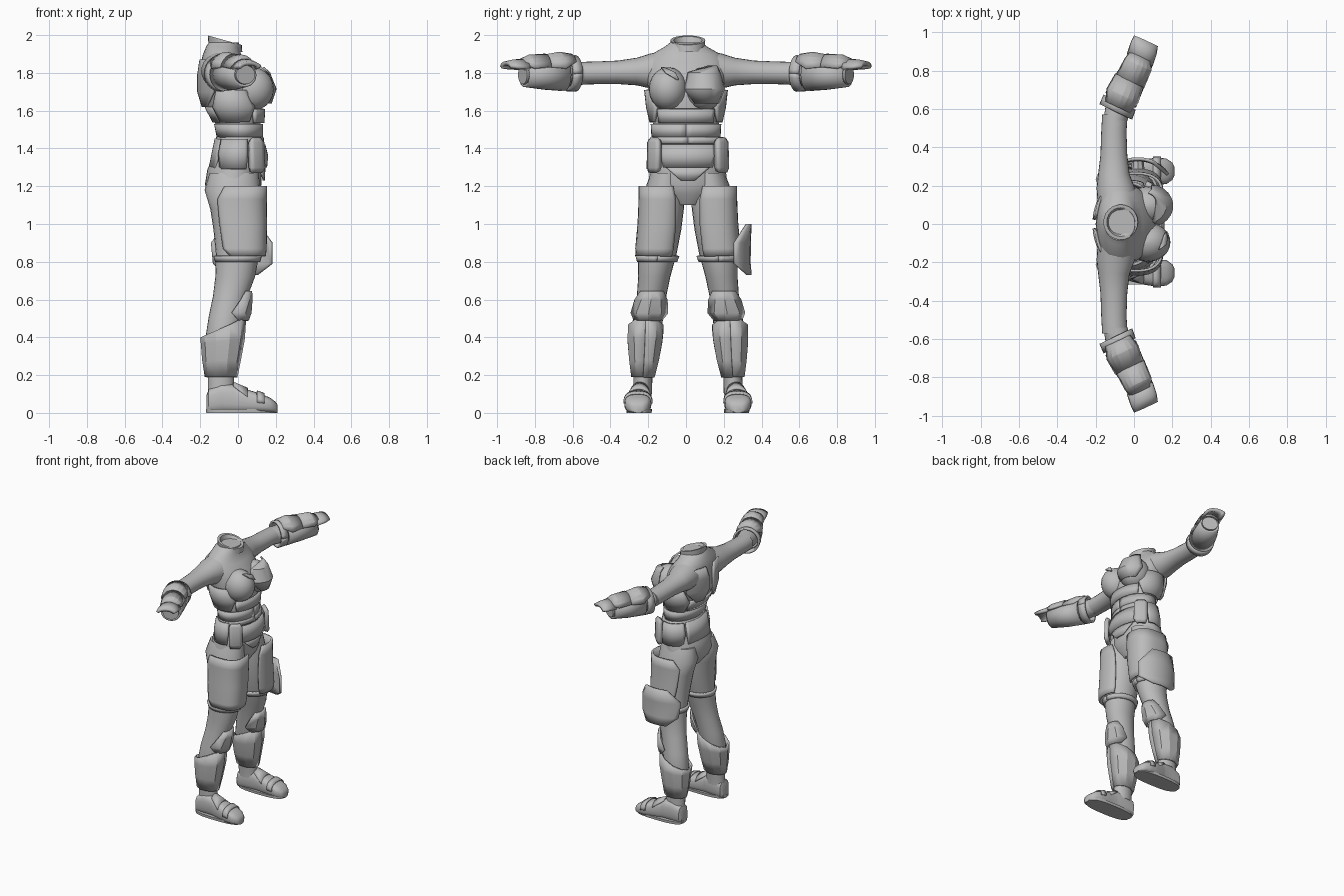
import bpy, bmesh, math
from mathutils import Vector

grey = bpy.data.materials.new("armour_grey")
grey.diffuse_color = (0.5, 0.5, 0.5, 1)
Y0 = 0.01  # lower body sits slightly off centre


def loft(name, secs, u=(1, 0, 0), v=(0, 1, 0), arc=None, n=24, power=1.0, thick=0.014, smooth=35):
    """Skin rings (cx, cy, cz, ru, rv[, tilt]); with arc in degrees make a curved plate."""
    u, v = Vector(u), Vector(v)
    w = u.cross(v)
    if w.z < 0:
        w = -w
    bm, rings = bmesh.new(), []
    for i, s in enumerate(secs):
        tilt = s[5] if len(s) > 5 else 0
        a0, a1 = (0, 360) if arc is None else (arc[i] if isinstance(arc, list) else arc)
        ring = []
        for k in range(n if arc is None else n + 1):
            a = math.radians(a0 + (a1 - a0) * k / n)
            c, d = math.cos(a), math.sin(a)
            cu = math.copysign(abs(c) ** power, c)
            dv = math.copysign(abs(d) ** power, d)
            ring.append(bm.verts.new(Vector(s[:3]) + u * cu * s[3] + v * dv * s[4] + w * tilt * c))
        rings.append(ring)
    for p, q in zip(rings, rings[1:]):
        for k in range(len(p) if arc is None else n):
            j = (k + 1) % len(p)
            bm.faces.new((p[k], p[j], q[j], q[k]))
    if arc is None:
        bm.faces.new(rings[0])
        bm.faces.new(rings[-1])
    bmesh.ops.recalc_face_normals(bm, faces=bm.faces)
    me = bpy.data.meshes.new(name)
    bm.to_mesh(me)
    bm.free()
    ob = bpy.data.objects.new(name, me)
    bpy.context.collection.objects.link(ob)
    me.materials.append(grey)
    if arc is not None:
        m = ob.modifiers.new("thickness", 'SOLIDIFY')
        m.thickness, m.offset = thick, 0
    bpy.ops.object.select_all(action='DESELECT')
    ob.select_set(True)
    bpy.context.view_layer.objects.active = ob
    bpy.ops.object.shade_smooth_by_angle(angle=math.radians(smooth))
    return ob


def ellipsoid(name, c, r, n=10):
    secs = []
    for i in range(n + 1):
        t = math.pi * (0.02 + 0.96 * i / n)
        secs.append((c[0], c[1], c[2] - r[2] * math.cos(t), r[0] * math.sin(t), r[1] * math.sin(t)))
    return loft(name, secs)


# Torso with a hollow, forward-sloping collar
loft("torso", [(.01, 0, 1.44, .105, .17), (.0, 0, 1.53, .12, .175), (-.02, 0, 1.63, .145, .192),
               (-.035, 0, 1.72, .16, .2), (-.05, 0, 1.79, .15, .21), (-.075, 0, 1.86, .12, .21),
               (-.085, 0, 1.90, .1, .18), (-.08, 0, 1.94, .088, .11), (-.075, 0, 1.96, .08, .085)], n=32)
loft("collar", [(-.065, .01, 1.91, .088, .09), (-.07, .01, 1.973, .09, .092, -.025),
                (-.07, .01, 1.973, .072, .075, -.02), (-.075, .01, 1.955, .058, .06)])
# Chest and ribs
for s in (-1, 1):
    ellipsoid("bust", (.075, s * .095, 1.715), (.115, .102, .115))
    v = (0, s, 0)
    loft("rib_plate", [(-.01, 0, 1.54, .14, .187), (-.02, 0, 1.62, .158, .205), (-.03, 0, 1.71, .165, .215)],
         v=v, arc=[(62, 125), (48, 135), (65, 120)], n=10)
    loft("shoulder_blade_plate", [(-.045, 0, 1.62, .145, .2), (-.045, 0, 1.7, .165, .213),
                                  (-.055, 0, 1.79, .155, .22), (-.075, 0, 1.87, .125, .22)],
         v=v, arc=[(145, 165), (120, 174), (125, 174), (140, 168)], n=10)
# Single angular chest plate and the facing slanted trim
loft("chest_plate", [(.08, .095, 1.64, .095, .09), (.08, .095, 1.715, .12, .107), (.075, .095, 1.8, .09, .085),
                     (.06, .095, 1.835, .06, .07)], arc=[(-30, 60), (-75, 85), (-75, 80), (20, 75)], n=10, thick=.01)
loft("chest_trim", [(.08, -.095, 1.765, .108, .094), (.075, -.095, 1.80, .092, .09), (.07, -.095, 1.828, .07, .075)],
     arc=[(28, 36), (-8, 25), (-30, -18)], n=6, thick=.01)
# Abdomen bands
loft("abdomen_plate", [(.005, 0, 1.535, .128, .18), (-.005, 0, 1.61, .142, .19)], arc=(-52, 52), n=14)
loft("spine_plate", [(0, 0, 1.54, .128, .18), (-.02, 0, 1.62, .15, .19)], arc=(135, 225), n=12)
loft("waist_band", [(.01, 0, 1.46, .118, .178), (.003, 0, 1.53, .125, .182)], arc=(0, 360), n=36, thick=.01)

# Pelvis
loft("pelvis", [(.01, Y0, 1.47, .105, .17), (.0, Y0, 1.38, .118, .18), (-.02, Y0, 1.29, .142, .2),
                (-.025, Y0, 1.21, .15, .21), (-.025, Y0, 1.16, .135, .17), (-.02, Y0, 1.1, .09, .09)], n=32)
# Belt plates and groin flap
loft("belt_front", [(.01, Y0, 1.3, .137, .2), (.015, Y0, 1.36, .138, .2), (.01, Y0, 1.42, .128, .19)],
     arc=[(-40, 40), (-46, 46), (-46, 46)], n=14)
loft("belt_back", [(-.005, Y0, 1.29, .145, .205), (.005, Y0, 1.45, .122, .19)], arc=(140, 220), n=12)
loft("groin_flap", [(-.01, Y0, 1.23, .148, .2), (.0, Y0, 1.3, .14, .2)], arc=[(-10, 10), (-35, 35)], n=12, thick=.01)
loft("belt_strap", [(.01, Y0, 1.425, .122, .187), (.01, Y0, 1.46, .12, .182)], arc=(0, 360), n=36, thick=.012)
for s in (-1, 1):
    v = (0, s, 0)
    loft("side_pad", [(0, Y0, 1.29, .138, .212), (.0, Y0, 1.37, .135, .21), (.005, Y0, 1.45, .125, .2)],
         v=v, arc=[(72, 132), (68, 138), (70, 136)], n=10)
    loft("front_pouch", [(.005, Y0, 1.275, .165, .212), (.01, Y0, 1.3, .172, .215), (.01, Y0, 1.43, .165, .213),
                         (.01, Y0, 1.45, .152, .203)], v=v, arc=[(48, 68), (44, 72), (44, 72), (48, 68)], n=4, thick=.03)

# Legs
for s in (-1, 1):
    v = (0, s, 0)

    def leg(rows):
        return [(r[0], Y0 + s * r[1], *r[2:]) for r in rows]

    loft("leg", leg([(-.02, .11, 1.27, .13, .085), (-.03, .122, 1.18, .147, .108), (-.012, .133, 1.08, .135, .112),
                     (-.005, .145, .97, .125, .11), (-.002, .162, .84, .115, .102), (-.015, .178, .72, .105, .085),
                     (-.04, .192, .62, .092, .078), (-.065, .21, .51, .09, .08), (-.082, .222, .4, .09, .078),
                     (-.088, .232, .28, .075, .06), (-.09, .238, .19, .07, .05), (-.09, .24, .1, .07, .05)]))
    loft("thigh_cuff", leg([(-.002, .163, .8, .113, .1), (-.002, .161, .832, .122, .11)]), v=v, arc=(0, 360), n=30)
    # Wraparound thigh plate with clipped rear corners
    loft("thigh_plate", leg([(.016, .168, .83, .125, .104), (.015, .165, .87, .13, .107), (.012, .15, 1.0, .135, .11),
                             (.01, .142, 1.13, .137, .112), (.01, .142, 1.2, .137, .112)]),
         v=v, arc=[(-45, 112), (-48, 130), (-45, 138), (-38, 144), (-28, 120)], n=20, power=.8)
    # Faceted knee cap
    loft("knee_plate", leg([(-.055, .212, .49, .105, .085), (-.04, .203, .53, .105, .095), (-.035, .195, .6, .105, .095),
                            (-.03, .19, .645, .098, .085)]),
         v=v, arc=[(-55, 55), (-80, 85), (-60, 60), (-42, 42)], n=4, smooth=15)
    # Faceted greave: high at the front, lower at the calf
    loft("greave", leg([(-.089, .238, .19, .08, .058), (-.087, .232, .28, .096, .076), (-.08, .227, .38, .11, .09, .012),
                        (-.078, .223, .452, .115, .092, .052)]),
         v=v, arc=(0, 360), n=10, smooth=20)
    # Boot
    foot = []
    for x, y, h, b in ((-.168, .248, .09, .035), (-.155, .248, .125, .052), (-.09, .25, .155, .058), (-.02, .254, .15, .054),
                       (.0, .257, .135, .056), (.06, .262, .12, .066), (.12, .265, .102, .072), (.17, .265, .08, .066),
                       (.2, .265, .058, .045), (.21, .265, .04, .025)):
        foot.append((x, Y0 + s * y, h / 2, b, h / 2))
    loft("boot", foot, u=(0, 1, 0), v=(0, 0, 1), power=.7)
    loft("sole", [(.02, Y0 + s * .258, 0, .188, .066), (.02, Y0 + s * .258, .02, .19, .068)], power=.7)
    loft("toe_cap", [(.1, Y0 + s * .264, .055, .073, .06), (.14, Y0 + s * .265, .05, .073, .051)],
         u=(0, 1, 0), v=(0, 0, 1), arc=(0, 180), n=16, power=.75, thick=.008)
    loft("instep_plate", [(-.025, Y0 + s * .254, .075, .057, .085), (.05, Y0 + s * .26, .06, .067, .068)],
         u=(0, 1, 0), v=(0, 0, 1), arc=[(50, 130), (20, 160)], n=12, thick=.01)

# Hexagonal holster plate beside one thigh
loft("holster_plate", [(.02, .24, .73, .15, .1), (.02, .21, .79, .17, .125), (.02, .21, .9, .17, .125),
                       (.02, .24, 1.0, .15, .1)], arc=[(58, 122), (22, 150), (22, 158), (55, 125)], n=10, thick=.016)
loft("holster_mount", [(.02, .22, .85, .04, .04), (.02, .34, .85, .03, .03)], u=(1, 0, 0), v=(0, 0, 1), n=8)

# Arms
for s in (-1, 1):
    def arm(rows):
        return [(r[0], s * r[1], *r[2:]) for r in rows]

    side = dict(u=(1, 0, 0), v=(0, 0, 1))
    fore = dict(u=(.9, -.43 * s, 0), v=(0, 0, 1))
    loft("upper_arm", arm([(-.085, .1, 1.81, .105, .11), (-.095, .19, 1.81, .1, .092), (-.105, .26, 1.807, .082, .073),
                           (-.105, .36, 1.803, .07, .062), (-.105, .48, 1.8, .066, .06), (-.1, .57, 1.798, .066, .06)]), **side)
    loft("forearm", arm([(-.1, .54, 1.798, .062, .06), (-.075, .64, 1.795, .072, .066), (-.02, .76, 1.79, .066, .06),
                         (.04, .865, 1.79, .056, .05)]), **fore)
    loft("gauntlet_cuff", arm([(-.095, .585, 1.797, .088, .09), (-.075, .635, 1.795, .086, .085)]), arc=(0, 360), n=28, **fore)
    loft("gauntlet_body", arm([(-.07, .645, 1.79, .082, .08), (-.02, .75, 1.788, .075, .07),
                               (.035, .855, 1.787, .062, .055)]), arc=(140, 400), n=20, **fore)
    # Overlapping top plates, ending in the back-of-hand plate
    loft("forearm_plate", arm([(-.085, .61, 1.805, .08, .09), (-.06, .67, 1.805, .086, .1), (-.025, .75, 1.8, .08, .09)]),
         arc=[(35, 145), (10, 170), (20, 160)], n=8, smooth=15, **fore)
    loft("wrist_plate", arm([(-.02, .745, 1.81, .078, .085), (.02, .83, 1.81, .072, .08), (.035, .87, 1.81, .068, .06)]),
         arc=[(15, 165), (10, 170), (30, 150)], n=8, smooth=15, **fore)
    loft("hand_plate", arm([(.03, .855, 1.81, .066, .055), (.05, .915, 1.815, .066, .045), (.062, .955, 1.825, .06, .025)]),
         arc=(10, 170), n=10, thick=.022, **fore)
